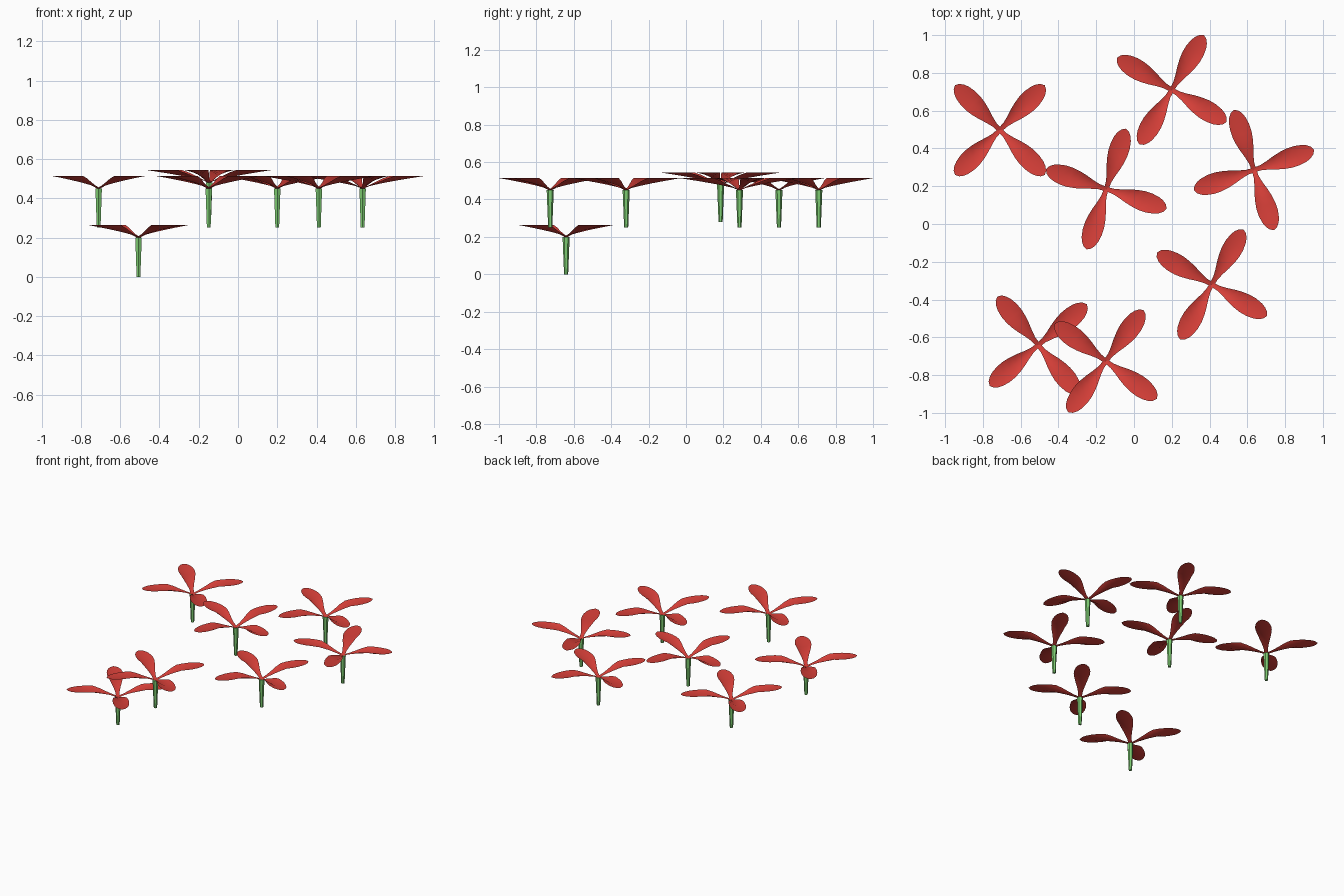
import bpy, bmesh, math
from mathutils import Matrix, Vector

if "Cube" in bpy.data.objects:
    bpy.data.objects.remove(bpy.data.objects["Cube"])


def material(name, rgb):
    m = bpy.data.materials.new(name)
    m.diffuse_color = (*rgb, 1)
    m.use_nodes = True
    m.node_tree.nodes["Principled BSDF"].inputs["Base Color"].default_value = m.diffuse_color
    return m


PETAL_RED = material("petal red", (0.68, 0.05, 0.04))
STEM_GREEN = material("stem green", (0.21, 0.62, 0.17))

STEM_H, TIP_RISE, REACH = 0.20, 0.064, 0.336

# half outline of a petal: distance from the centre, half width
OUTLINE = [(0.0, 0.012), (0.04, 0.014), (0.08, 0.024), (0.12, 0.037),
           (0.16, 0.047), (0.20, 0.053), (0.24, 0.053), (0.28, 0.046),
           (0.305, 0.036), (0.325, 0.021)]

# flower positions: x, y, base height, turn of the petals in degrees
FLOWERS = [(-0.71, 0.497, 0.25, 45), (0.20, 0.71, 0.25, 59.5),
           (-0.147, 0.185, 0.28, 72), (0.635, 0.286, 0.25, 18.5),
           (0.412, -0.32, 0.25, 60), (-0.149, -0.726, 0.25, 53.5),
           (-0.507, -0.641, 0.0, 40)]


def finish(bm, name, mat, loc):
    me = bpy.data.meshes.new(name)
    bm.to_mesh(me)
    bm.free()
    me.materials.append(mat)
    ob = bpy.data.objects.new(name, me)
    ob.location = loc
    bpy.context.collection.objects.link(ob)
    for p in me.polygons:
        p.use_smooth = mat == PETAL_RED
    return ob


def add_petal(bm, angle):
    # cupped sheet: the rim climbs quickly, the midline sags below it
    rot = Matrix.Rotation(angle, 4, 'Z')

    def vert(r, w, z):
        return bm.verts.new(rot @ Vector((r, w, STEM_H + z)))

    rows = []
    for r, w in OUTLINE:
        rim = TIP_RISE * min(1.0, r / 0.15)
        mid = TIP_RISE * (r / REACH) ** 0.75
        rows.append((vert(r, -w, rim), vert(r, 0, mid), vert(r, w, rim)))
    for a, b in zip(rows, rows[1:]):
        for i in (0, 1):
            bm.faces.new((a[i], b[i], b[i + 1], a[i + 1]))
    tip = vert(REACH, 0, TIP_RISE)
    last = rows[-1]
    for i in (0, 1):
        bm.faces.new((last[i], tip, last[i + 1]))


for n, (x, y, z, turn) in enumerate(FLOWERS, 1):
    # four petals
    bm = bmesh.new()
    for k in range(4):
        add_petal(bm, math.radians(turn + 90 * k))
    finish(bm, f"petals_{n}", PETAL_RED, (x, y, z))

    # tapered stem, wider at the top
    bm = bmesh.new()
    bmesh.ops.create_cone(bm, cap_ends=True, segments=6, radius1=0.011,
                          radius2=0.019, depth=STEM_H,
                          matrix=Matrix.Translation((0, 0, STEM_H / 2)))
    finish(bm, f"stem_{n}", STEM_GREEN, (x, y, z))
